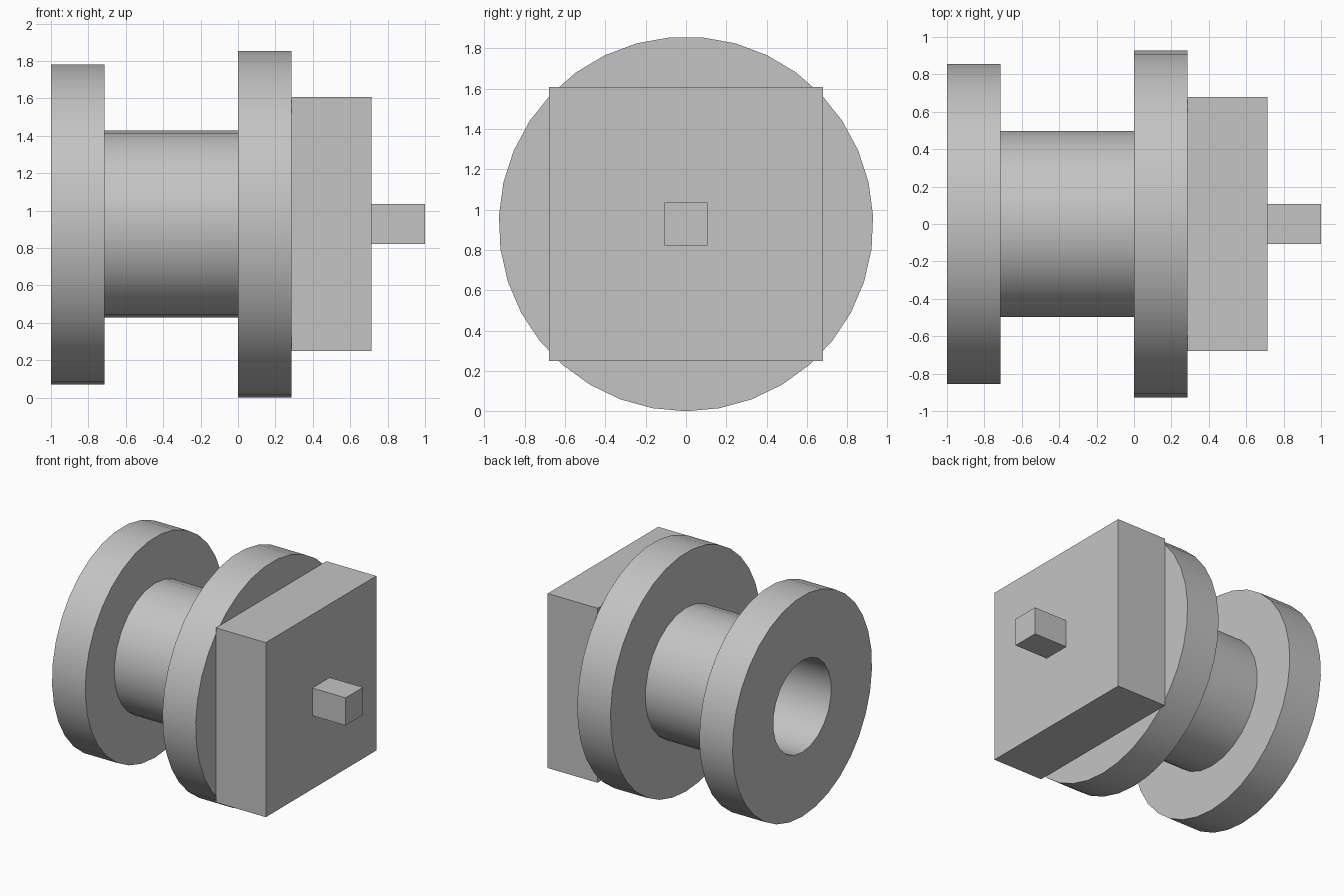
import bpy, bmesh
from math import sin, cos, pi, radians
from mathutils import Vector

if "Cube" in bpy.data.objects:
    bpy.data.objects.remove(bpy.data.objects["Cube"])

U = 1 / 7                # design unit
AXIS_Z = 6.5 * U         # height of the spool axis

grey = bpy.data.materials.new("plain grey")
grey.use_nodes = True
COLOUR = (0.55, 0.55, 0.55, 1)
grey.diffuse_color = COLOUR
grey.node_tree.nodes["Principled BSDF"].inputs["Base Color"].default_value = COLOUR


def prism(name, x0, x1, outline):
    """Extrude a (y, z) outline along x; all sizes in design units."""
    bm = bmesh.new()
    verts = [bm.verts.new((x0 * U, y * U, AXIS_Z + z * U)) for y, z in outline]
    face = bm.faces.new(verts)
    ext = bmesh.ops.extrude_face_region(bm, geom=[face], use_keep_orig=True)
    moved = [g for g in ext["geom"] if isinstance(g, bmesh.types.BMVert)]
    bmesh.ops.translate(bm, verts=moved, vec=Vector(((x1 - x0) * U, 0, 0)))
    bmesh.ops.recalc_face_normals(bm, faces=bm.faces)
    mesh = bpy.data.meshes.new(name)
    bm.to_mesh(mesh)
    bm.free()
    mesh.materials.append(grey)
    obj = bpy.data.objects.new(name, mesh)
    bpy.context.collection.objects.link(obj)
    return obj


def circle(radius, sides):
    # First vertex points straight down
    angles = [2 * pi * i / sides for i in range(sides)]
    return [(radius * sin(a), -radius * cos(a)) for a in angles]


def square(half):
    return [(-half, -half), (half, -half), (half, half), (-half, half)]


def activate(obj):
    bpy.ops.object.select_all(action="DESELECT")
    obj.select_set(True)
    bpy.context.view_layer.objects.active = obj


# Spool: two flanges and a hub, all bored through
bore = prism("bore_cutter", -8, 3, circle(2.5, 22))
bore.hide_render = True
spool = [
    prism("outer_flange", -7, -5, circle(6, 33)),
    prism("hub", -5, 0, circle(3.5, 26)),
    prism("inner_flange", 0, 2, circle(6.5, 35)),
]
for part in spool:
    activate(part)
    cut = part.modifiers.new("bore", "BOOLEAN")
    cut.operation = "DIFFERENCE"
    cut.solver = "EXACT"
    cut.object = bore
    bpy.ops.object.modifier_apply(modifier=cut.name)
    bpy.ops.object.shade_smooth_by_angle(angle=radians(30))
bpy.data.objects.remove(bore)

# Square block that closes the bore, and its drive stub
prism("square_block", 2, 5, square(4.75))
prism("drive_stub", 5, 7, square(0.75))
